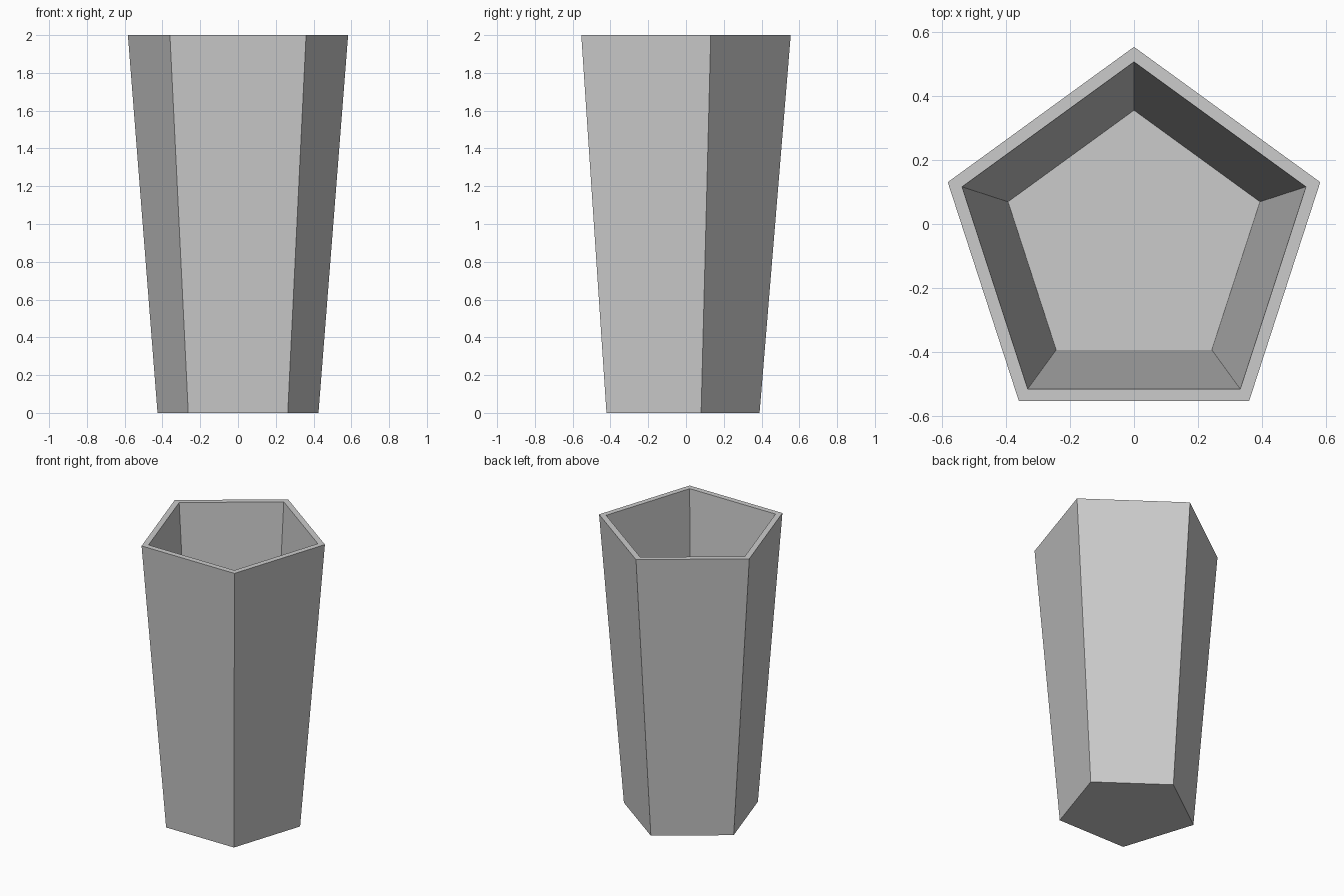
import bpy, bmesh
from math import sin, cos, tau

if "Cube" in bpy.data.objects:
    bpy.data.objects.remove(bpy.data.objects["Cube"])

SIDES = 5
CENTRE_Y = -0.0585  # puts the bounding box on y = 0


def ring(bm, radius, z):
    """Pentagon ring with one corner pointing to the back (+y)."""
    return [bm.verts.new((radius * sin(tau * i / SIDES),
                          CENTRE_Y + radius * cos(tau * i / SIDES), z))
            for i in range(SIDES)]


# Profile of (radius, height): outer foot, outer rim, inner rim, inner floor
profile = [(0.448, 0.0), (0.613, 2.0), (0.566, 2.0), (0.4146, 0.04)]

bm = bmesh.new()
rings = [ring(bm, r, z) for r, z in profile]

# Outer wall, rim and inner wall
for low, high in zip(rings, rings[1:]):
    for i in range(SIDES):
        j = (i + 1) % SIDES
        bm.faces.new((low[i], low[j], high[j], high[i]))

# Underside and inner floor
bm.faces.new(rings[0])
bm.faces.new(rings[-1])
bmesh.ops.recalc_face_normals(bm, faces=bm.faces)

mesh = bpy.data.meshes.new("pentagonal_planter")
bm.to_mesh(mesh)
bm.free()
planter = bpy.data.objects.new("pentagonal_planter", mesh)
bpy.context.collection.objects.link(planter)
